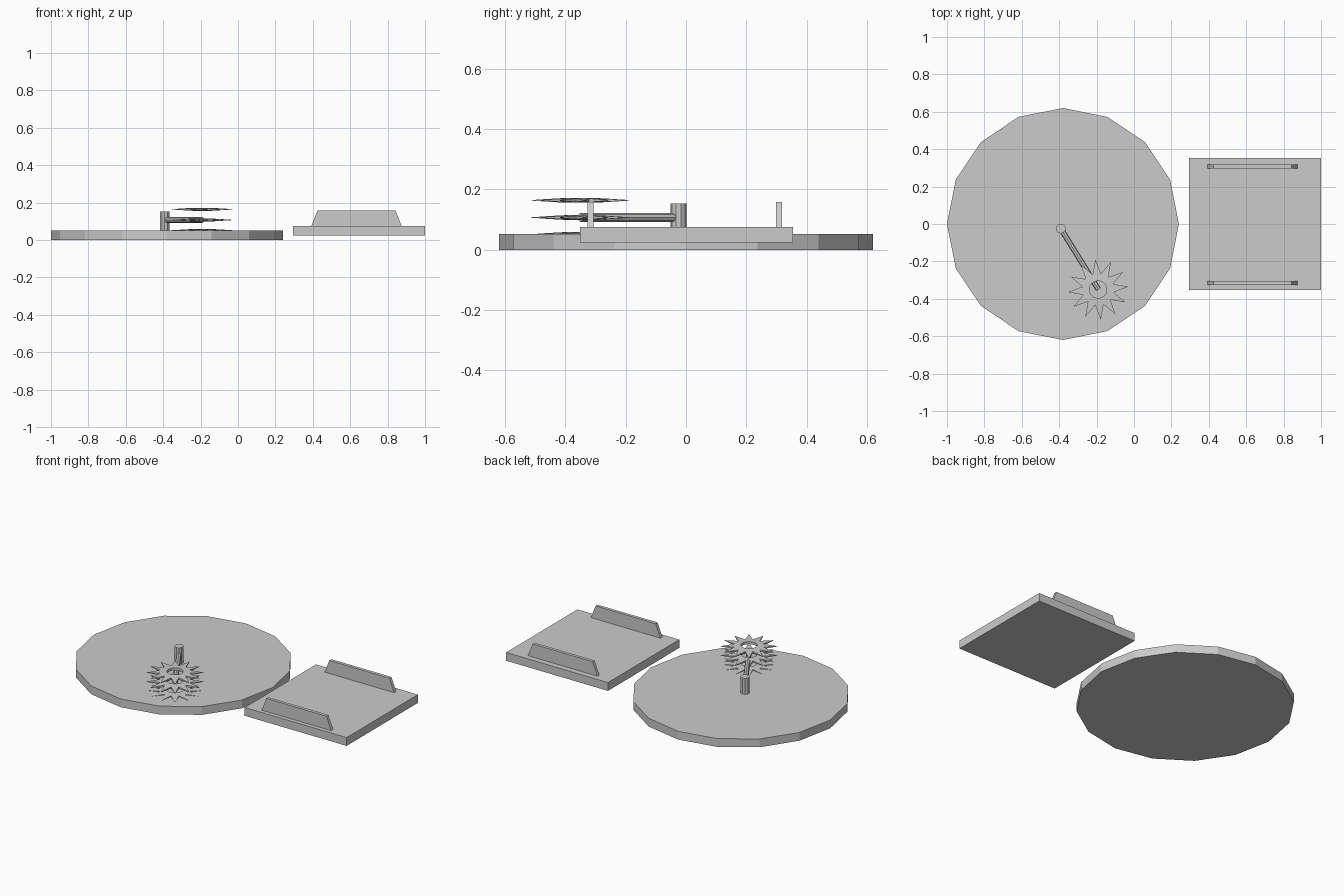
import bpy, bmesh
from math import cos, sin, pi, radians
from mathutils import Vector

if "Cube" in bpy.data.objects:
    bpy.data.objects.remove(bpy.data.objects["Cube"])


def finish(name, bm):
    bmesh.ops.recalc_face_normals(bm, faces=bm.faces)
    me = bpy.data.meshes.new(name)
    bm.to_mesh(me)
    bm.free()
    ob = bpy.data.objects.new(name, me)
    bpy.context.collection.objects.link(ob)
    return ob


def rod(name, a, b, radius, sides):
    a, b = Vector(a), Vector(b)
    bm = bmesh.new()
    bmesh.ops.create_cone(bm, cap_ends=True, segments=sides, radius1=radius,
                          radius2=radius, depth=(b - a).length)
    ob = finish(name, bm)
    ob.rotation_mode = 'QUATERNION'
    ob.rotation_quaternion = (b - a).to_track_quat('Z', 'Y')
    ob.location = (a + b) / 2
    return ob


def prism(name, profile, y0, y1):
    # extrude an x-z outline along y
    bm = bmesh.new()
    face = bm.faces.new([bm.verts.new((x, y0, z)) for x, z in profile])
    ext = bmesh.ops.extrude_face_region(bm, geom=[face])
    moved = [v for v in ext['geom'] if isinstance(v, bmesh.types.BMVert)]
    bmesh.ops.translate(bm, vec=(0, y1 - y0, 0), verts=moved)
    return finish(name, bm)


def star(name, centre, points=12, tip=0.162, valley=0.085, hole=0.046):
    # pierced star wheel: thick hub, thinning to sharp tips
    bm = bmesh.new()
    n = points * 2
    rings = []
    for side in (1, -1):
        inner, outer = [], []
        for i in range(n):
            a = radians(5) + 2 * pi * i / n
            r, h = (tip, 0.001) if i % 2 == 0 else (valley, 0.006)
            inner.append(bm.verts.new((hole * cos(a), hole * sin(a), side * 0.008)))
            outer.append(bm.verts.new((r * cos(a), r * sin(a), side * h)))
        rings.append((inner, outer))
    (ti, to), (bi, bo) = rings
    for i in range(n):
        j = (i + 1) % n
        for p, q in ((ti, to), (to, bo), (bo, bi), (bi, ti)):
            bm.faces.new((p[i], p[j], q[j], q[i]))
    ob = finish(name, bm)
    ob.location = centre
    return ob


# round base with its post and slanting arm
rod("round_base", (-0.38, 0, 0), (-0.38, 0, 0.052), 0.62, 16)
rod("post", (-0.392, -0.025, 0.045), (-0.392, -0.025, 0.153), 0.026, 10)
rod("arm", (-0.388, -0.03, 0.107), (-0.19, -0.35, 0.107), 0.015, 8)

# stacked star wheels
for i, z in enumerate((0.051, 0.107, 0.164)):
    star(f"star_wheel_{i + 1}", (-0.192, -0.35, z))

# square plate with two trapezoid rails
prism("square_plate", [(0.293, 0.024), (1, 0.024), (1, 0.076), (0.293, 0.076)],
      -0.352, 0.354)
for name, y in (("front_rail", -0.316), ("back_rail", 0.308)):
    prism(name, [(0.39, 0.07), (0.877, 0.07), (0.842, 0.158), (0.425, 0.158)],
          y - 0.01, y + 0.01)
